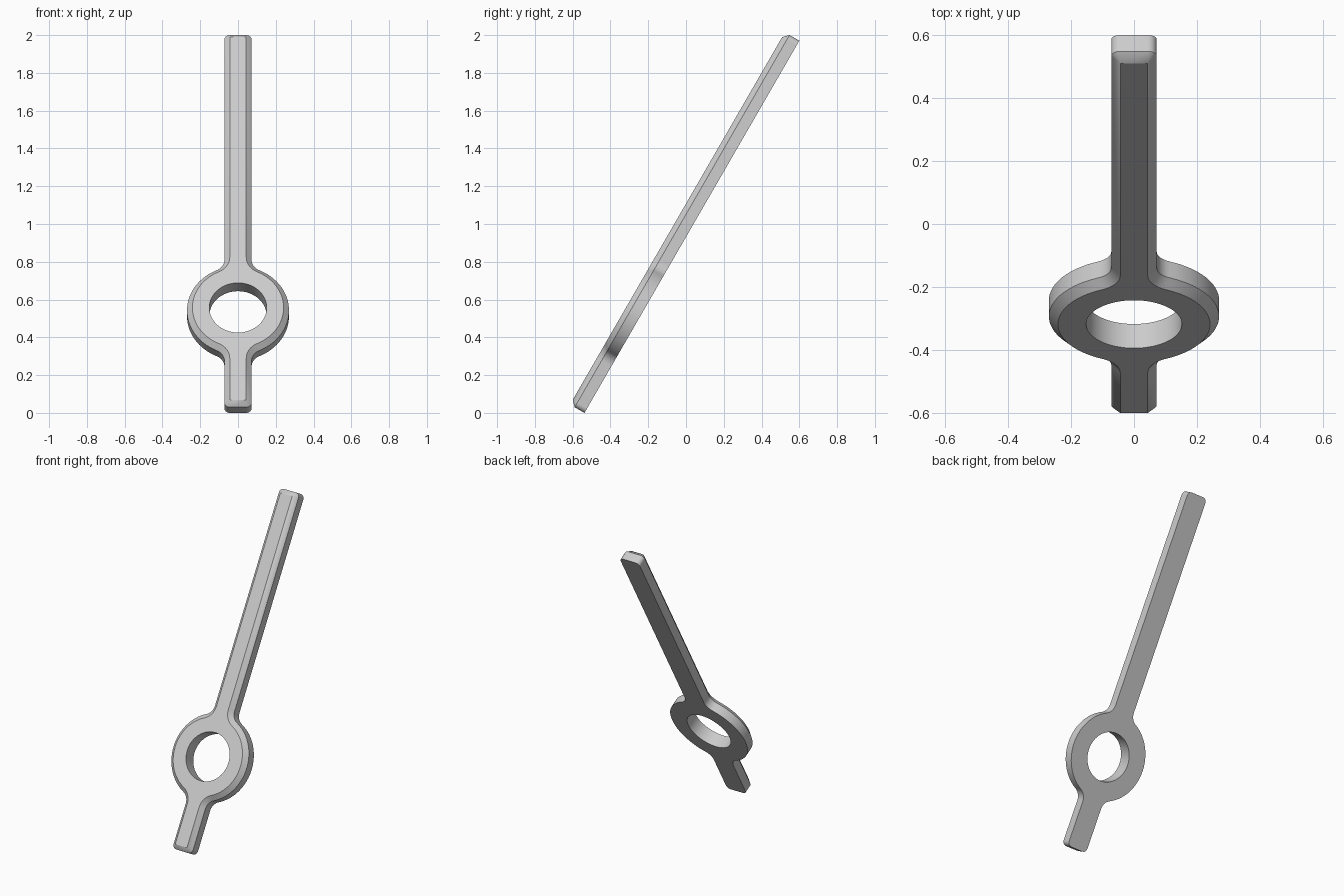
import bpy, bmesh
from math import radians, sin, cos, atan2, sqrt, pi
from mathutils import Matrix, Vector

cube = bpy.data.objects.get("Cube")
if cube:
    bpy.data.objects.remove(cube, do_unlink=True)

HALF = 0.072        # half width of the bar
LENGTH = 2.275
RING = 0.27         # outer ring radius
HOLE = 0.152
EYE = 0.592         # ring centre, measured along the bar
FILLET = 0.07
CHAMFER = 0.0285
WALL = 0.06         # side height below the chamfer
THICK = WALL + CHAMFER
LEAN = radians(30)


def arc(cx, cy, r, start, end, n):
    return [(cx + r * cos(start + (end - start) * i / n),
             cy + r * sin(start + (end - start) * i / n)) for i in range(n + 1)]


def outline(inset):
    """Bar with a filleted ring, moved inward by the inset."""
    rise = sqrt((RING + FILLET) ** 2 - (HALF + FILLET) ** 2)
    a = atan2(rise, HALF + FILLET)
    corner, cx, fx = CHAMFER - inset, HALF - CHAMFER, HALF + FILLET
    side = arc(cx, CHAMFER, corner, -pi / 2, 0, 6)
    side += arc(fx, EYE - rise, FILLET + inset, pi, pi - a, 8)
    side += arc(0, EYE, RING - inset, -a, a, 32)[1:-1]
    side += arc(fx, EYE + rise, FILLET + inset, pi + a, pi, 8)
    side += arc(cx, LENGTH - CHAMFER, corner, 0, pi / 2, 6)
    return side + [(-x, y) for x, y in reversed(side)]


bm = bmesh.new()


def loop(points, height):
    return [bm.verts.new((x, y, height)) for x, y in points]


def bridge(low, high):
    for i in range(len(low)):
        j = (i + 1) % len(low)
        bm.faces.new((low[i], low[j], high[j], high[i]))


# Outer walls and chamfer
back = loop(outline(0), 0)
shoulder = loop(outline(0), WALL)
front = loop(outline(CHAMFER), THICK)
bridge(back, shoulder)
bridge(shoulder, front)

# Round hole
circle = arc(0, EYE, HOLE, 0, 2 * pi, 64)[:-1]
bridge(loop(circle, 0), loop(circle, THICK))

# The chamfer's corners meet in single points
bmesh.ops.remove_doubles(bm, verts=bm.verts, dist=0.0001)

# Flat back and front faces around the hole
for height in (0, THICK):
    rim = [e for e in bm.edges if e.is_boundary
           and all(abs(v.co.z - height) < 0.001 for v in e.verts)]
    bmesh.ops.triangle_fill(bm, edges=rim, use_beauty=True)
bmesh.ops.recalc_face_normals(bm, faces=bm.faces)

# Lean the bar backward
bm.transform(Matrix.Translation(Vector((0, -0.5375, 0)))
             @ Matrix.Rotation(pi / 2 - LEAN, 4, 'X'))

mesh = bpy.data.meshes.new("ring_bar")
bm.to_mesh(mesh)
bm.free()
bar = bpy.data.objects.new("ring_bar", mesh)
bpy.context.collection.objects.link(bar)

grey = bpy.data.materials.new("light_grey")
grey.use_nodes = True
colour = (0.6, 0.6, 0.6, 1)
grey.diffuse_color = colour
grey.node_tree.nodes["Principled BSDF"].inputs["Base Color"].default_value = colour
mesh.materials.append(grey)

bpy.ops.object.select_all(action='DESELECT')
bar.select_set(True)
bpy.context.view_layer.objects.active = bar
bpy.ops.object.shade_smooth_by_angle(angle=radians(30))
